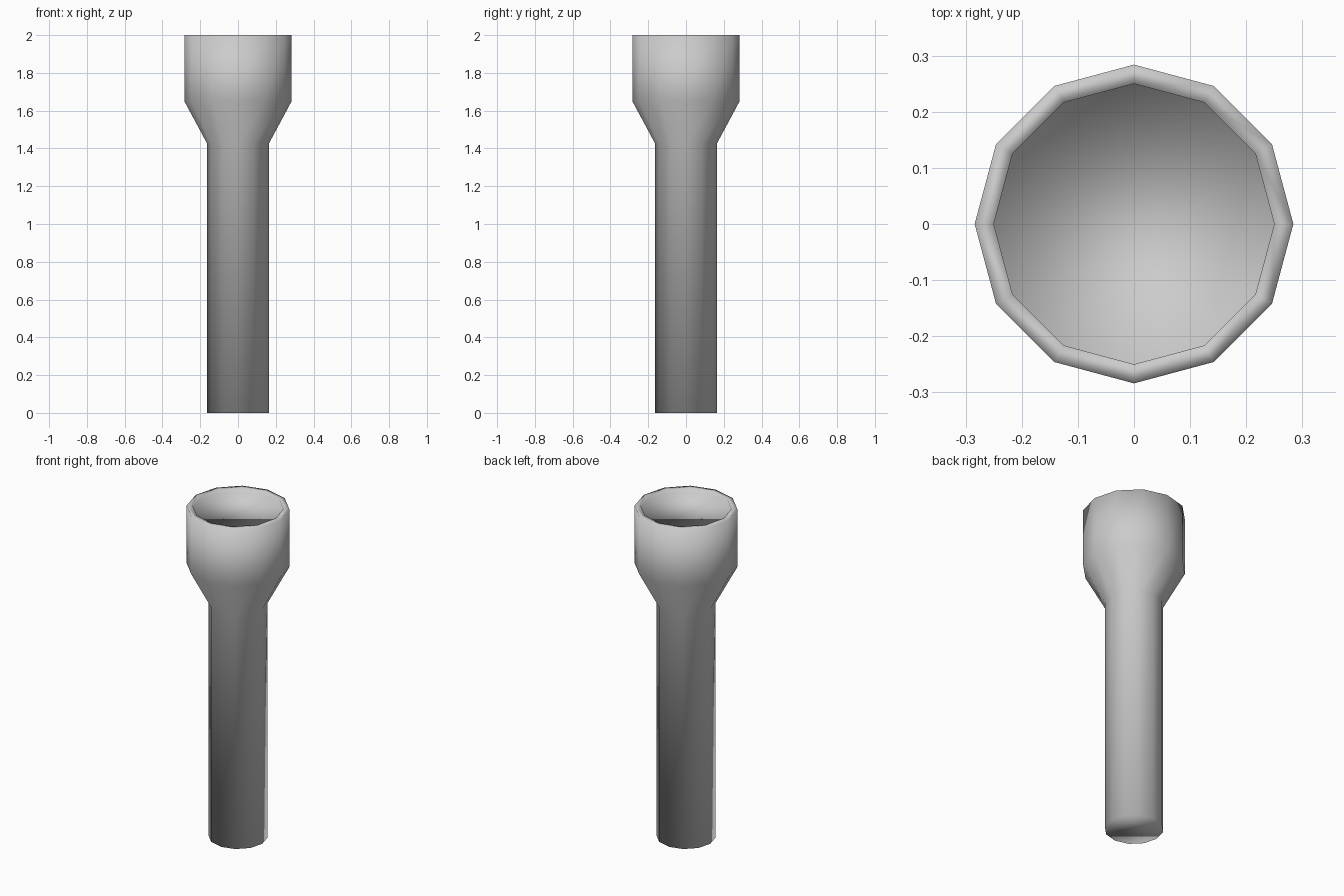
import bpy, bmesh
from math import cos, sin, tau

cube = bpy.data.objects.get("Cube")
if cube:
    bpy.data.objects.remove(cube)

SIDES = 12


def make_material(name, colour):
    mat = bpy.data.materials.new(name)
    mat.use_nodes = True
    mat.diffuse_color = colour
    mat.node_tree.nodes["Principled BSDF"].inputs["Base Color"].default_value = colour
    return mat


def lathe(name, profile, mat):
    """Spin (radius, height) points into a closed, fully smooth solid."""
    bm = bmesh.new()
    rings = [[bm.verts.new((r * cos(tau * i / SIDES), r * sin(tau * i / SIDES), z))
              for i in range(SIDES)] for r, z in profile]
    for low, high in zip(rings, rings[1:]):
        for i in range(SIDES):
            j = (i + 1) % SIDES
            bm.faces.new((low[i], low[j], high[j], high[i]))
    bm.faces.new(rings[0][::-1])
    bm.faces.new(rings[-1])
    bmesh.ops.recalc_face_normals(bm, faces=bm.faces)
    for face in bm.faces:
        face.smooth = True
    mesh = bpy.data.meshes.new(name)
    bm.to_mesh(mesh)
    bm.free()
    mesh.materials.append(mat)
    obj = bpy.data.objects.new(name, mesh)
    bpy.context.collection.objects.link(obj)
    return obj


# Handle, flared neck, head, rim and shallow recessed front in one skin
grey = make_material("light grey", (0.6, 0.6, 0.6, 1))
lathe("flashlight_body", [
    (0.163, 0),       # base of handle
    (0.163, 1.425),   # top of handle
    (0.284, 1.65),    # bottom of head
    (0.284, 2),       # outer rim
    (0.25, 2),        # inner rim
    (0.25, 1.975),    # recess floor
], grey)
